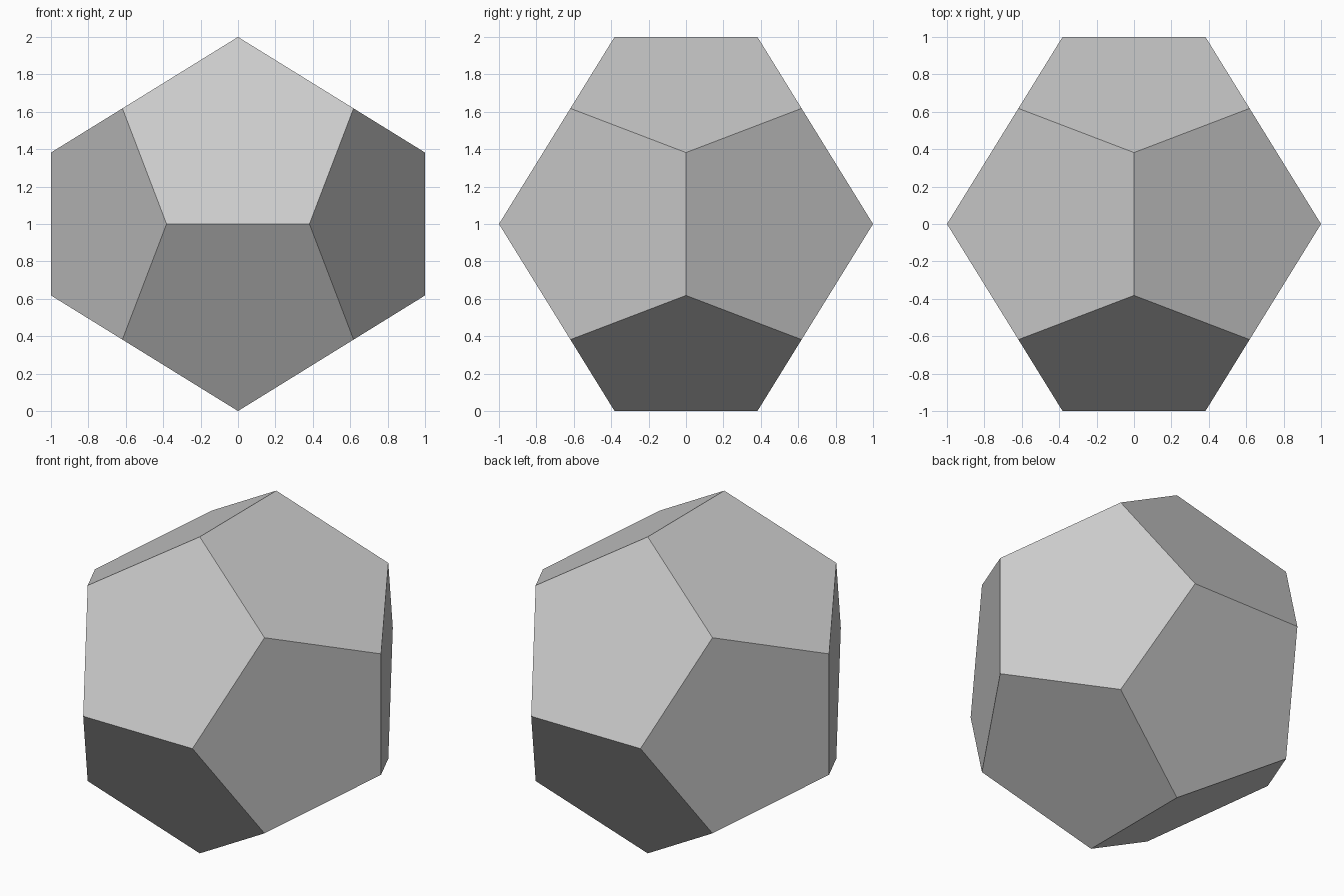
import bpy, bmesh, math
from itertools import product

if "Cube" in bpy.data.objects:
    bpy.data.objects.remove(bpy.data.objects["Cube"])

PHI = (1 + math.sqrt(5)) / 2
a, b = 1 / PHI, 1 / PHI ** 2

# Corners of a regular dodecahedron: a cube plus three crossed rectangles
corners = {(x * a, y * a, z * a) for x, y, z in product((-1, 1), repeat=3)}
for s, t in product((-1, 1), repeat=2):
    corners |= {(s, 0, t * b), (t * b, s, 0), (0, t * b, s)}

# Wrap in a hull and merge the triangles into twelve pentagons
bm = bmesh.new()
for x, y, z in sorted(corners):
    bm.verts.new((x, y, z + 1))
bmesh.ops.convex_hull(bm, input=bm.verts[:])
bmesh.ops.dissolve_limit(bm, angle_limit=math.radians(5),
                         verts=bm.verts[:], edges=bm.edges[:])
bmesh.ops.recalc_face_normals(bm, faces=bm.faces[:])

mesh = bpy.data.meshes.new("dodecahedron")
bm.to_mesh(mesh)
bm.free()
bpy.context.collection.objects.link(bpy.data.objects.new("dodecahedron", mesh))
